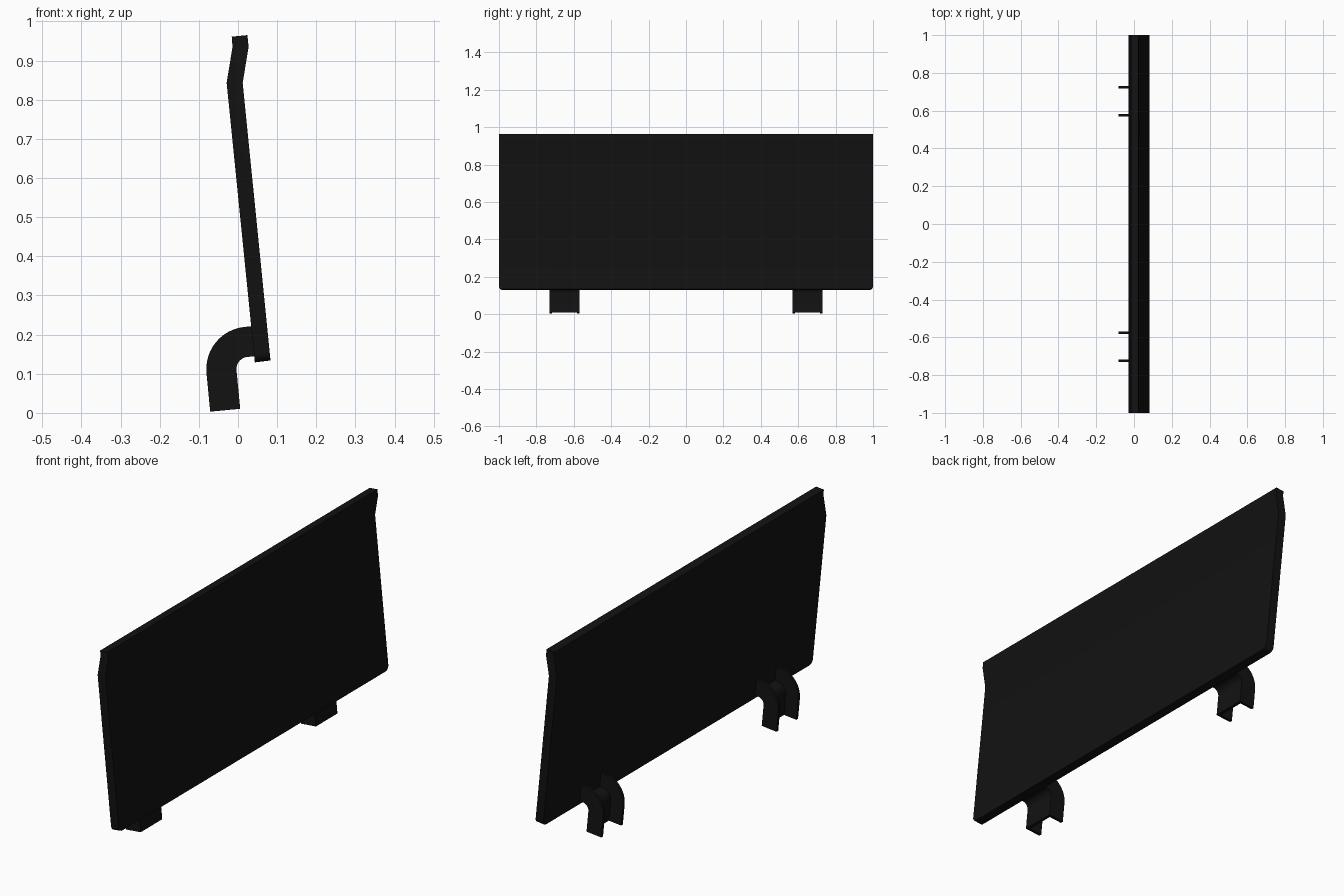
import bpy, bmesh
from math import cos, sin, radians

if "Cube" in bpy.data.objects:
    bpy.data.objects.remove(bpy.data.objects["Cube"])

black = bpy.data.materials.new("black_finish")
black.diffuse_color = (0.006, 0.006, 0.006, 1)
black.use_nodes = True
black.node_tree.nodes["Principled BSDF"].inputs["Base Color"].default_value = black.diffuse_color


def make_object(name, bm):
    bmesh.ops.recalc_face_normals(bm, faces=bm.faces)
    mesh = bpy.data.meshes.new(name)
    bm.to_mesh(mesh)
    bm.free()
    ob = bpy.data.objects.new(name, mesh)
    bpy.context.collection.objects.link(ob)
    mesh.materials.append(black)
    bpy.ops.object.select_all(action='DESELECT')
    ob.select_set(True)
    bpy.context.view_layer.objects.active = ob
    bpy.ops.object.shade_smooth_by_angle(angle=radians(25))
    return ob


def loft(bm, rings):
    """Skin closed rings of points and cap both ends."""
    loops = [[bm.verts.new(p) for p in ring] for ring in rings]
    n = len(loops[0])
    for a, b in zip(loops, loops[1:]):
        for i in range(n):
            bm.faces.new((a[i], a[(i + 1) % n], b[(i + 1) % n], b[i]))
    bm.faces.new(loops[0])
    bm.faces.new(loops[-1])


# Leaning panel with a kinked top lip
profile = [(-0.016, 0.961), (0.024, 0.965), (0.027, 0.935), (0.012, 0.843),
           (0.083, 0.134), (0.043, 0.129), (-0.029, 0.843), (-0.014, 0.935)]
bm = bmesh.new()
loft(bm, [[(x, y, z) for x, z in profile] for y in (-1, 1)])

# Rounded bottom corners of the panel
corners = [e for e in bm.edges
           if all(v.co.z < 0.2 for v in e.verts)
           and abs(e.verts[0].co.y - e.verts[1].co.y) < 0.01]
bmesh.ops.bevel(bm, geom=corners, offset=0.022, segments=5, profile=0.5,
                affect='EDGES')
make_object("panel", bm)

# Curved hinge brackets: a channel section swept round a quarter bend
TILT = 5.5
INNER, OUTER, WALL, HALF = 0.031, 0.108, 0.013, 0.08
CX, CZ = 0.027, 0.112
section = [(INNER, -HALF), (INNER, HALF), (OUTER, HALF), (OUTER, HALF - WALL),
           (INNER + WALL, HALF - WALL), (INNER + WALL, WALL - HALF),
           (OUTER, WALL - HALF), (OUTER, -HALF)]


def station(angle, slide, y0):
    c, s = cos(radians(angle)), sin(radians(angle))
    return [(CX + r * c + slide * s, y0 + y, CZ + r * s - slide * c)
            for r, y in section]


for side, y0 in (("front", -0.65), ("back", 0.65)):
    start, end, steps = 180 + TILT, 90 + TILT, 12
    rings = [station(start, -0.099, y0)]
    rings += [station(start + (end - start) * i / steps, 0, y0)
              for i in range(steps + 1)]
    rings.append(station(end, 0.03, y0))
    bm = bmesh.new()
    loft(bm, rings)
    make_object(side + "_hinge_bracket", bm)
